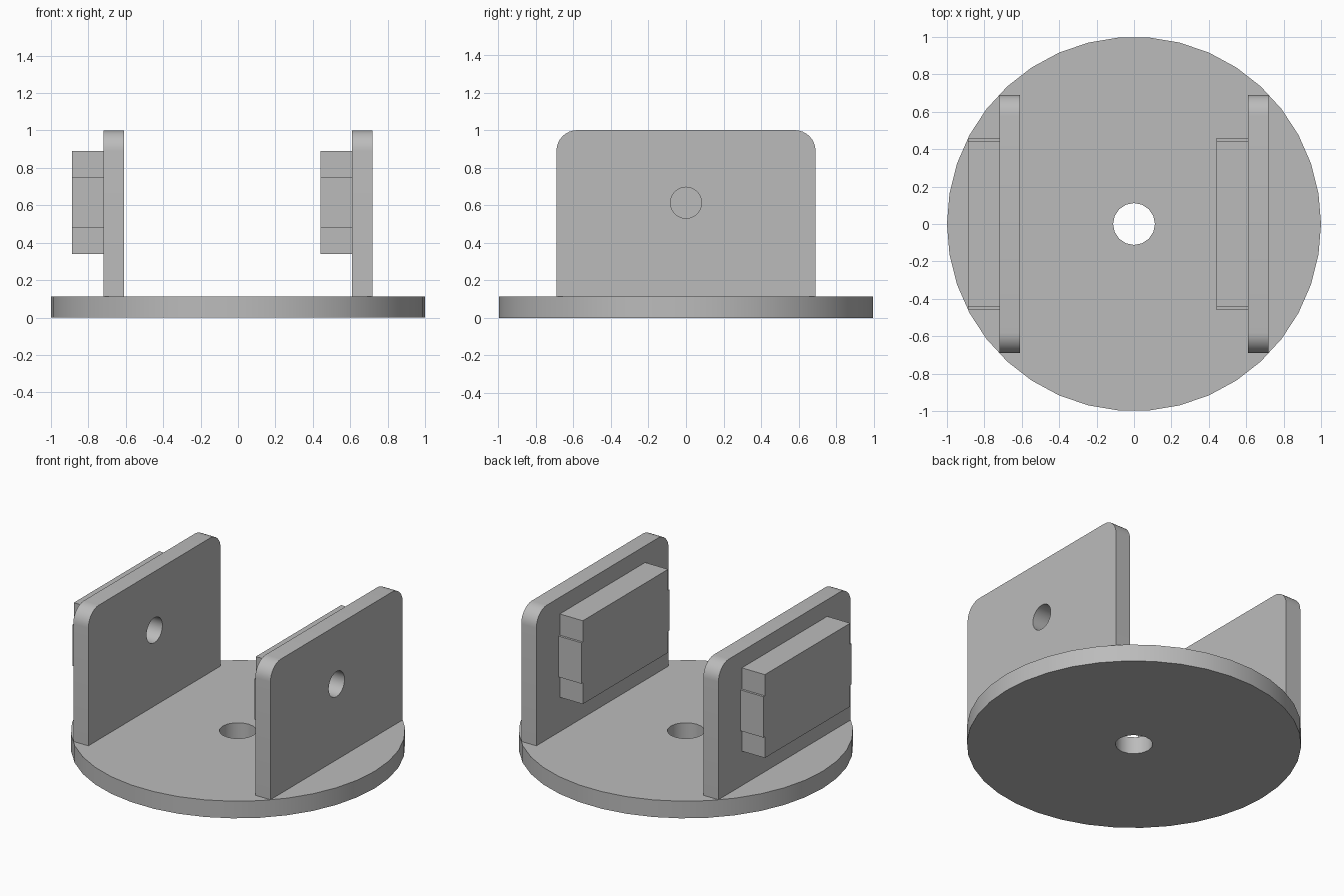
import bpy
import bmesh
from math import cos, sin, pi, radians

cube = bpy.data.objects.get("Cube")
if cube:
    bpy.data.objects.remove(cube, do_unlink=True)

# Single grey finish
grey = bpy.data.materials.new("plain_grey")
grey.use_nodes = True
colour = (0.5, 0.5, 0.5, 1)
grey.diffuse_color = colour
grey.node_tree.nodes["Principled BSDF"].inputs["Base Color"].default_value = colour


def arc(u, v, radius, start, end, steps):
    """Points on an arc, both ends included; angles in degrees."""
    angles = [radians(start + (end - start) * i / steps) for i in range(steps + 1)]
    return [(u + radius * cos(a), v + radius * sin(a)) for a in angles]


def circle(u, v, radius, sides):
    return arc(u, v, radius, 0, 360, sides)[:-1]


def slab(name, loops, axis, start, depth):
    """Fill an outline (with optional hole loops) and extrude it along an axis."""
    bm = bmesh.new()
    edges = []
    for loop in loops:
        verts = [bm.verts.new((u, v, start) if axis == "z" else (start, u, v))
                 for u, v in loop]
        edges += [bm.edges.new((verts[i - 1], verts[i])) for i in range(len(verts))]
    bmesh.ops.triangle_fill(bm, edges=edges, use_beauty=True)
    grown = bmesh.ops.extrude_face_region(bm, geom=bm.faces[:])
    moved = [e for e in grown["geom"] if isinstance(e, bmesh.types.BMVert)]
    shift = (0, 0, depth) if axis == "z" else (depth, 0, 0)
    bmesh.ops.translate(bm, verts=moved, vec=shift)
    bmesh.ops.recalc_face_normals(bm, faces=bm.faces[:])
    mesh = bpy.data.meshes.new(name)
    bm.to_mesh(mesh)
    bm.free()
    mesh.materials.append(grey)
    obj = bpy.data.objects.new(name, mesh)
    bpy.context.collection.objects.link(obj)
    bpy.ops.object.select_all(action="DESELECT")
    obj.select_set(True)
    bpy.context.view_layer.objects.active = obj
    bpy.ops.object.shade_smooth_by_angle(angle=radians(30))
    return obj


# Round base with a centre hole
slab("base_disc", [circle(0, 0, 1, 38), circle(0, 0, 0.112, 16)], "z", 0, 0.113)

# Upright outline: square foot, rounded top corners
half, top, r = 0.69, 1.0, 0.11
upright = ([(-half, 0.11), (half, 0.11)]
           + arc(half - r, top - r, r, 0, 90, 8)
           + arc(r - half, top - r, r, 90, 180, 8))

# Block outline: box with a shallow raised tab on each end
side = [(0.445, 0.34), (0.445, 0.48), (0.46, 0.48),
        (0.46, 0.75), (0.445, 0.75), (0.445, 0.89)]
block = side + [(-y, z) for y, z in reversed(side)]

# Two uprights, each carrying a block on its right face
for label, x in (("left", 0.61), ("right", -0.72)):
    slab(label + "_upright", [upright, circle(0, 0.613, 0.083, 24)], "x", x, 0.11)
    slab(label + "_block", [block], "x", x - 0.168, 0.168)
